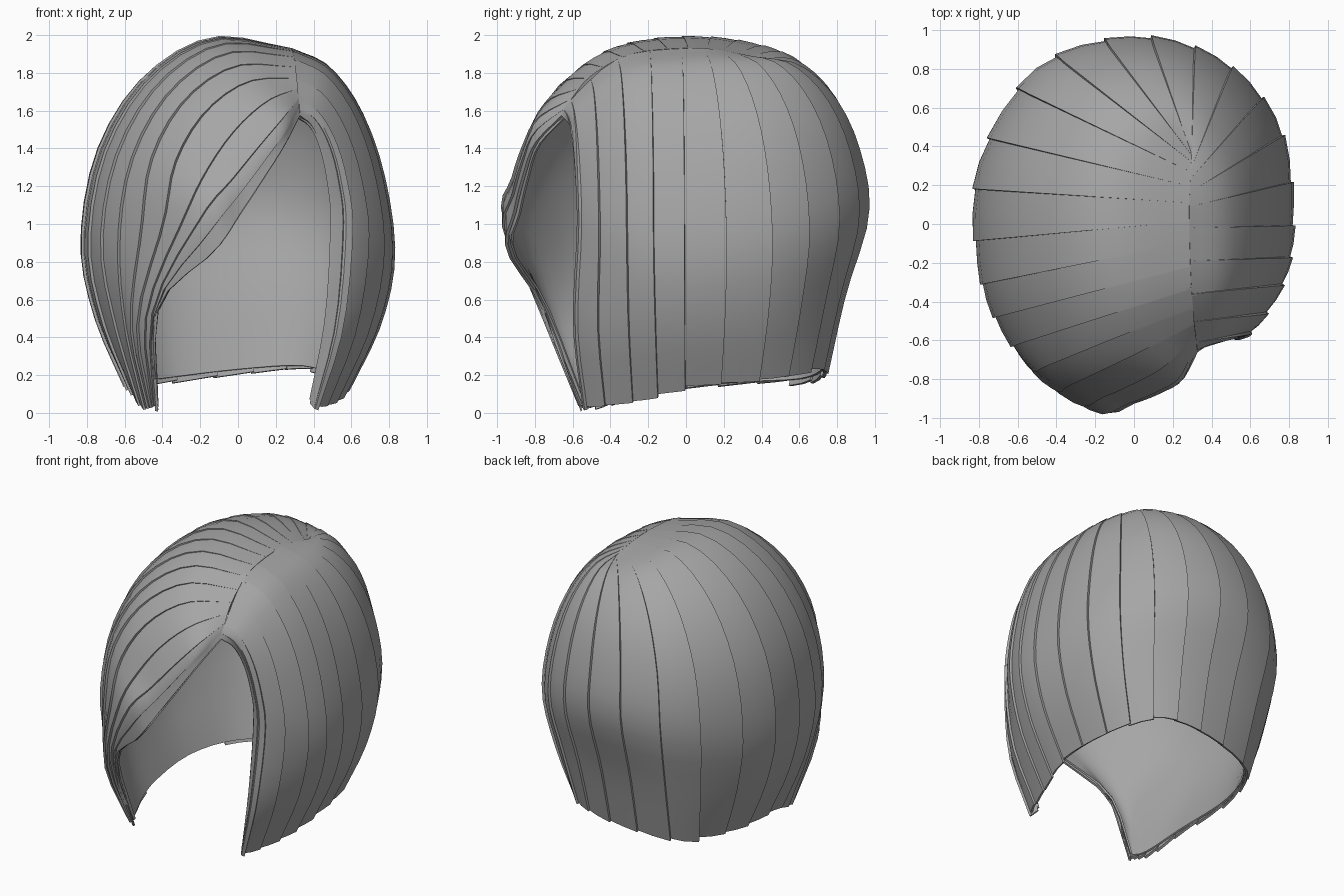
import bpy, bmesh, math, random
from mathutils import Vector

if "Cube" in bpy.data.objects:
    bpy.data.objects.remove(bpy.data.objects["Cube"])

random.seed(4)
mat = bpy.data.materials.new("soft_grey")
mat.diffuse_color = (0.38, 0.38, 0.38, 1)
mat.use_nodes = True
mat.node_tree.nodes["Principled BSDF"].inputs["Base Color"].default_value = mat.diffuse_color

# Guide strands: (parting y, widest point, hem point, roundness, lift, low point or low fraction)
GUIDES = [
    (-.66, (.50, -.54, 1.0), (.38, -.50, .04), .9, 0, (.47, -.55, .5)),
    (-.61, (.60, -.56, .95), (.42, -.53, .02), .9, 0, (.55, -.58, .45)),
    (-.35, (.77, -.30, .85), (.52, -.27, .06), .9, 0, .3),
    (.00, (.82, .02, .83), (.58, .02, .12), .9, 0, .3),
    (.18, (.75, .50, .90), (.53, .42, .16), .95, 0, .33),
    (.30, (.45, .84, 1.0), (.35, .68, .22), 1, .02, .5),
    (.36, (.00, .96, 1.05), (.00, .74, .20), 1, .04, .57),
    (.30, (-.50, .80, 1.0), (-.42, .62, .15), 1, .10, .45),
    (.15, (-.80, .30, .92), (-.58, .27, .13), 1, .145, .3),
    (-.05, (-.80, -.23, .90), (-.56, -.20, .09), 1, .145, .3),
    (-.30, (-.66, -.58, .90), (-.50, -.45, .02), 1, .11, .33),
    (-.50, (-.42, -.83, 1.0), (-.46, -.53, .01), 1, .05, (-.54, -.71, .48)),
    (-.60, (-.20, -.96, 1.05), (-.44, -.55, .01), .5, .0, (-.45, -.77, .55)),
    (-.66, (-.12, -.94, .86), (-.43, -.54, .02), .2, .0, (-.42, -.755, .56)),
]


def parting(y):
    return Vector((.285 + .1 * y * y, y, 1.93 - .25 * y * y - 1.3 * y ** 4))


def spline(pts, t):
    """Smooth curve through the points, t counted in points."""
    n = len(pts) - 1
    i = max(0, min(int(t), n - 1))
    f = t - i
    b, c = pts[i], pts[i + 1]
    a = pts[i - 1] if i > 0 else 2 * b - c
    d = pts[i + 2] if i + 2 <= n else 2 * c - b
    return .5 * (2 * b + (c - a) * f + (2 * a - 5 * b + 4 * c - d) * f * f
                 + (3 * b - a - 3 * c + d) * f ** 3)


def strand(y, wide, hem, k, lift, low):
    s, w, h = parting(y), Vector(wide), Vector(hem)
    pts = []
    for i in range(5):
        t = i / 4
        f = (1 - k) * t + k * math.sin(t * math.pi / 2)
        g = (1 - k) * t + k * (1 - math.cos(t * math.pi / 2))
        p = s.lerp(w, f)
        if k < .8:  # fringe swells forward before it sweeps sideways
            p.x = s.x + (w.x - s.x) * t ** 1.25
            p.y = s.y + (w.y - s.y) * t ** .5
        p.z = s.z + (w.z - s.z) * g + lift * math.sin(math.pi * t ** .75)
        pts.append(p)
    if isinstance(low, tuple):
        l = Vector(low)
    else:
        l = w.lerp(h, low)
        l.z = (w.z + h.z) / 2
    return pts + [l, h]


STRANDS = [strand(*g) for g in GUIDES]
U, V = len(GUIDES) - 1, 6


def surface(u, v, out):
    p = spline([spline(s, v) for s in STRANDS], u)
    return p + (p - Vector((.05, 0, .9))).normalized() * out


def ribbon(bm, us, outs, rows, vmax):
    """Grid of faces running from the parting to the hem."""
    grid = []
    for u, out in zip(us, outs):
        col = []
        for j in range(rows + 1):
            v = vmax * j / rows
            p = surface(u, v, out * min(1, v / 2.5) if out > -.01 else out)
            p.z = max(p.z, 0)
            col.append(bm.verts.new(p))
        grid.append(col)
    for a, b in zip(grid, grid[1:]):
        for j in range(rows):
            bm.faces.new((a[j], a[j + 1], b[j + 1], b[j]))


def finish(name, bm, thick):
    me = bpy.data.meshes.new(name)
    bm.to_mesh(me)
    bm.free()
    ob = bpy.data.objects.new(name, me)
    bpy.context.collection.objects.link(ob)
    me.materials.append(mat)
    bpy.ops.object.select_all(action='DESELECT')
    ob.select_set(True)
    bpy.context.view_layer.objects.active = ob
    mod = ob.modifiers.new("thickness", 'SOLIDIFY')
    mod.thickness, mod.offset = thick, -1
    bpy.ops.object.modifier_apply(modifier=mod.name)
    bpy.ops.object.shade_smooth_by_angle(angle=math.radians(35))


# Overlapping locks, each with one raised edge and its own hem length
bm = bmesh.new()
LOCKS = 27
for i in range(LOCKS):
    a, b = U * i / LOCKS, U * (i + 1) / LOCKS
    b2 = min(U, b + .04)
    ribbon(bm, (a, (a + b2) / 2, b2), (-.004, .005, .012), 20,
           V - random.uniform(0, .07))
finish("hair_locks", bm, .016)

# Smooth inner shell behind the locks
bm = bmesh.new()
n = 52
ribbon(bm, [U * i / n for i in range(n + 1)], [-.018] * (n + 1), 20, V - .04)
finish("inner_shell", bm, .012)
